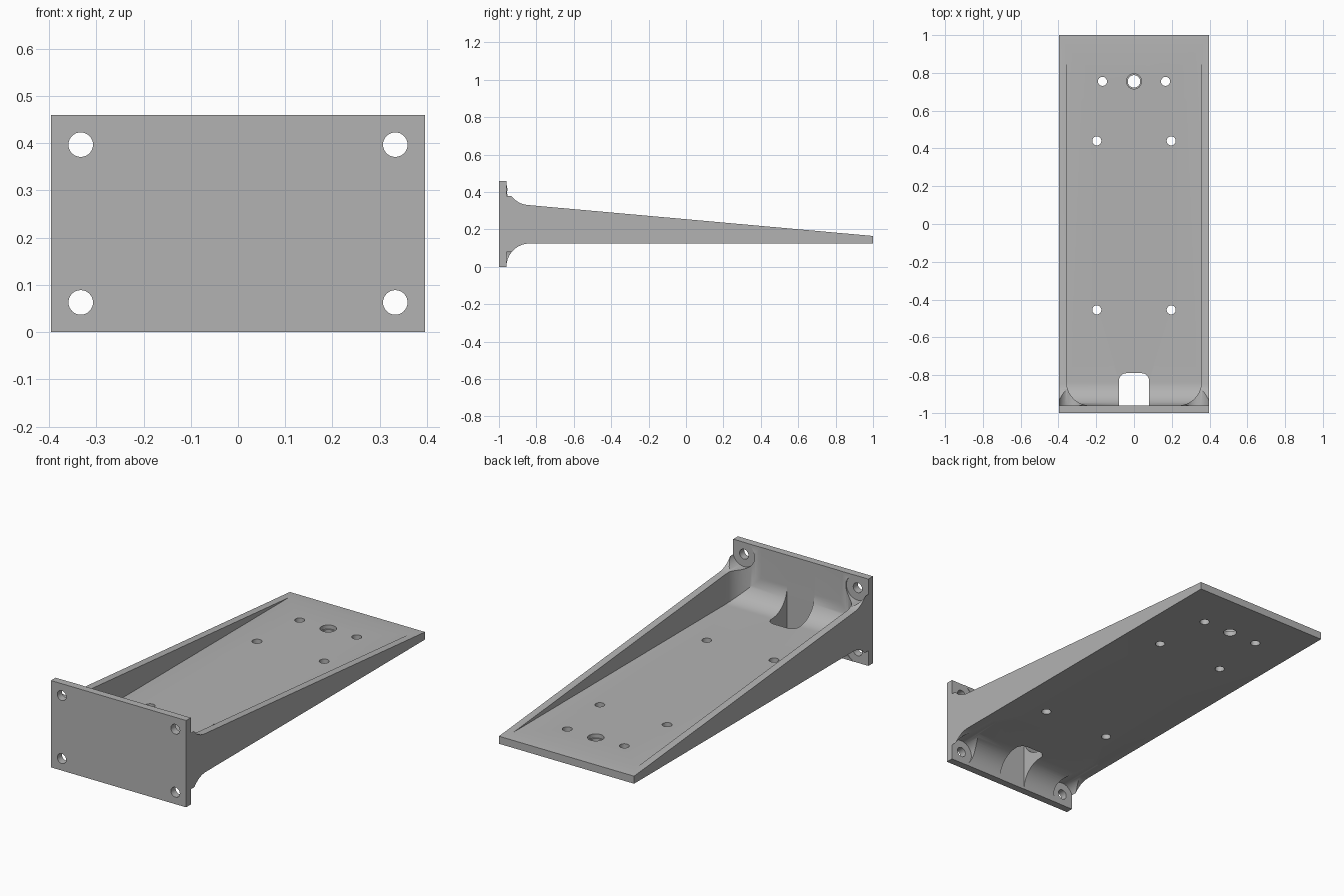
import bpy, bmesh
from math import sin, cos, radians

if "Cube" in bpy.data.objects:
    bpy.data.objects.remove(bpy.data.objects["Cube"])

HALF_W = 0.396      # half the bracket width
R = 0.125           # main fillet radius
SEAT_Y = -0.961     # rear face of the mounting plate
FLOOR = 0.171       # top of the shelf floor

grey = bpy.data.materials.new("matte grey")
grey.use_nodes = True
grey.diffuse_color = (0.45, 0.45, 0.45, 1)
grey.node_tree.nodes["Principled BSDF"].inputs["Base Color"].default_value = (0.45, 0.45, 0.45, 1)


def arc(cx, cy, r, a0, a1, steps=16):
    angles = [radians(a0 + (a1 - a0) * i / steps) for i in range(steps + 1)]
    return [(cx + r * cos(a), cy + r * sin(a)) for a in angles]


def circle(cx, cy, r):
    return arc(cx, cy, r, 0, 360, 32)[:-1]


def prism(name, points, axis, lo, hi):
    """Extrude a 2D outline along an axis from lo to hi."""
    place = {"x": lambda a, b: (lo, a, b),
             "y": lambda a, b: (a, lo, b),
             "z": lambda a, b: (a, b, lo)}[axis]
    bm = bmesh.new()
    face = bm.faces.new([bm.verts.new(place(a, b)) for a, b in points])
    moved = bmesh.ops.extrude_face_region(bm, geom=[face])["geom"]
    shift = [hi - lo if k == axis else 0 for k in "xyz"]
    bmesh.ops.translate(bm, vec=shift, verts=[v for v in moved if isinstance(v, bmesh.types.BMVert)])
    bmesh.ops.recalc_face_normals(bm, faces=bm.faces)
    mesh = bpy.data.meshes.new(name)
    bm.to_mesh(mesh)
    bm.free()
    mesh.materials.append(grey)
    obj = bpy.data.objects.new(name, mesh)
    bpy.context.collection.objects.link(obj)
    return obj


def combine(target, tool, operation="DIFFERENCE"):
    """Apply a boolean and remove the tool."""
    mod = target.modifiers.new("cut", "BOOLEAN")
    mod.operation, mod.solver, mod.object = operation, "EXACT", tool
    bpy.context.view_layer.objects.active = target
    bpy.ops.object.modifier_apply(modifier=mod.name)
    bpy.data.objects.remove(tool)


# Side profile: mounting plate, filleted root and tapering arm
side = [(-1, 0)]
side += arc(-0.835, 0, R, 180, 90)
side += [(1, 0.125), (1, 0.165)]
side += arc(-0.835, 0.455, R, 265, 180)
side += [(-0.96, 0.46), (-1, 0.46)]
bracket = prism("shelf_bracket", side, "x", -HALF_W, HALF_W)

# Pocket between the side rails, rounded at the floor and at the corners
back = SEAT_Y + R
pocket = prism("pocket_cutter",
               arc(back, FLOOR + R, R, 180, 270) + [(1.1, FLOOR), (1.1, 0.6), (SEAT_Y, 0.6)],
               "x", -0.6, 0.6)
inner = 0.357
plan = (arc(R - inner, back, R, 180, 270) + arc(inner - R, back, R, 270, 360)
        + [(inner, 1.2), (-inner, 1.2)])
combine(pocket, prism("pocket_plan", plan, "z", 0.1, 0.7), "INTERSECT")
combine(bracket, pocket)

# Cable notch at the root of the shelf
notch = ([(-0.08, SEAT_Y), (0.08, SEAT_Y)]
         + arc(0.04, -0.83, 0.04, 0, 90, 8) + arc(-0.04, -0.83, 0.04, 90, 180, 8))
combine(bracket, prism("notch_cutter", notch, "z", -0.1, 0.7))

# Corner bolt holes with seats open to the outside corner
SEAT_R = 0.0655
for sx in (-1, 1):
    for sz in (-1, 1):
        x, z = 0.333 * sx, 0.23 + 0.167 * sz
        outline = arc(0, 0, SEAT_R, 90, 360, 32) + [(SEAT_R, SEAT_R)]
        seat = [(x + a * sx, z + b * sz) for a, b in outline]
        combine(bracket, prism("seat_cutter", seat, "y", SEAT_Y, -0.7))
        combine(bracket, prism("bolt_cutter", circle(x, z, 0.026), "y", -1.1, -0.9))

# Holes through the floor
for y, x in ((0.755, 0.167), (0.44, 0.197), (-0.455, 0.197)):
    for s in (-1, 1):
        combine(bracket, prism("floor_hole_cutter", circle(x * s, y, 0.024), "z", 0, 0.5))

# Larger stepped hole near the tip
combine(bracket, prism("tip_hole_cutter", circle(0, 0.755, 0.033), "z", 0, 0.5))
combine(bracket, prism("tip_step_cutter", circle(0, 0.755, 0.04), "z", 0.15, 0.5))

# Smooth the fillets and holes, keep the edges sharp
bpy.ops.object.select_all(action="DESELECT")
bracket.select_set(True)
bpy.context.view_layer.objects.active = bracket
bpy.ops.object.shade_smooth_by_angle(angle=radians(30))
